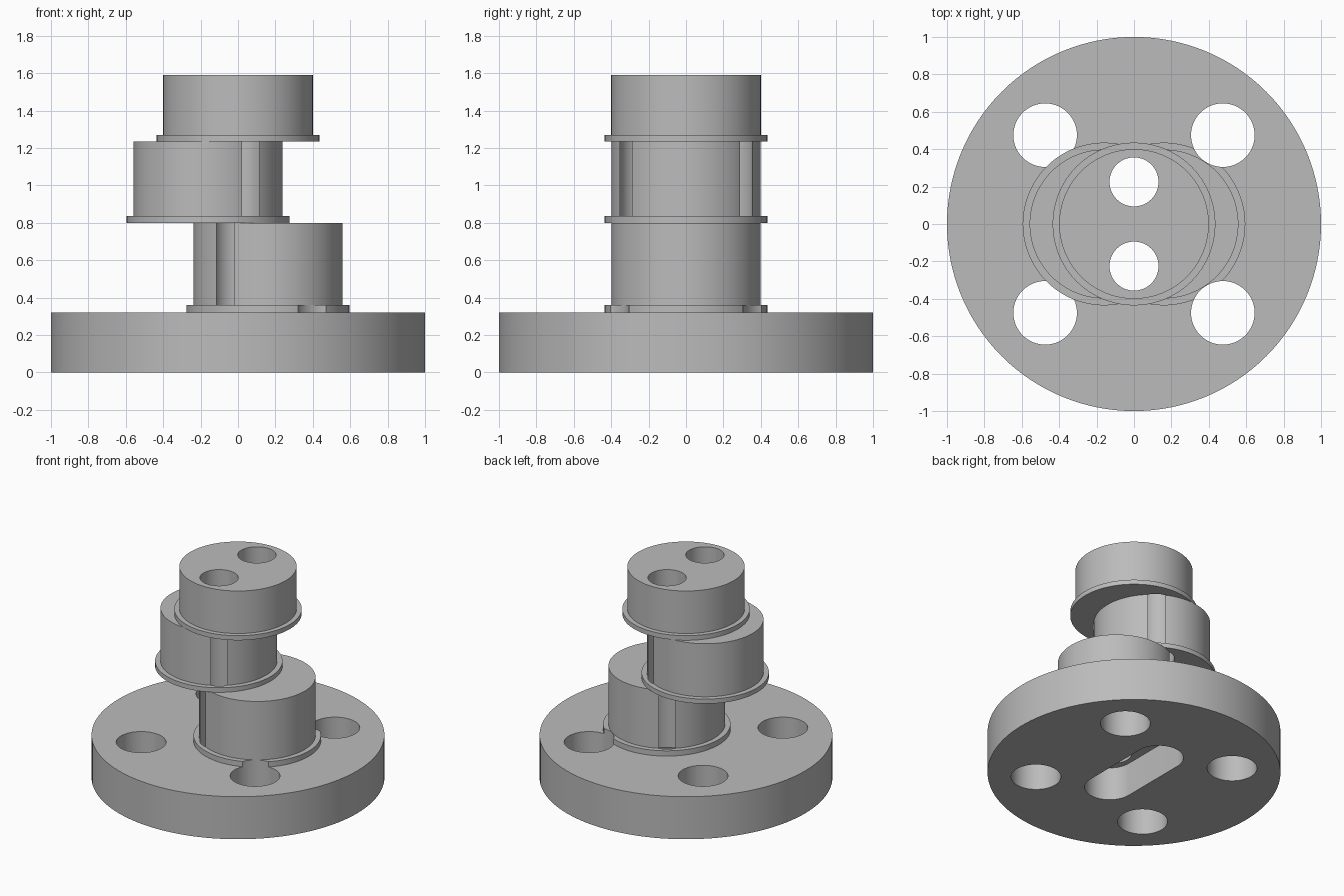
import bpy, bmesh, math

if "Cube" in bpy.data.objects:
    bpy.data.objects.remove(bpy.data.objects["Cube"])

SEG = 128
grey = bpy.data.materials.new("steel grey")
grey.diffuse_color = (0.5, 0.5, 0.5, 1)
grey.use_nodes = True
grey.node_tree.nodes["Principled BSDF"].inputs["Base Color"].default_value = grey.diffuse_color


def prism(name, outline, z0, z1):
    """Closed solid made by extruding a 2D outline from z0 to z1."""
    bm = bmesh.new()
    face = bm.faces.new([bm.verts.new((x, y, z0)) for x, y in outline])
    res = bmesh.ops.extrude_face_region(bm, geom=[face])
    top = [v for v in res["geom"] if isinstance(v, bmesh.types.BMVert)]
    bmesh.ops.translate(bm, vec=(0, 0, z1 - z0), verts=top)
    bmesh.ops.recalc_face_normals(bm, faces=bm.faces)
    mesh = bpy.data.meshes.new(name)
    bm.to_mesh(mesh)
    bm.free()
    mesh.materials.append(grey)
    ob = bpy.data.objects.new(name, mesh)
    bpy.context.collection.objects.link(ob)
    return ob


def arc(cx, cy, r, a0, a1, n):
    return [(cx + r * math.cos(a0 + (a1 - a0) * i / n),
             cy + r * math.sin(a0 + (a1 - a0) * i / n)) for i in range(n)]


def disc(name, cx, cy, r, z0, z1, n=SEG):
    return prism(name, arc(cx, cy, r, 0, 2 * math.pi, n), z0, z1)


# Hole cutters
bolt_holes = [disc("bolt_hole_cutter", sx * 0.475, sy * 0.475, 0.17, -0.1, 0.5, 64)
              for sx in (-1, 1) for sy in (-1, 1)]
bores = [disc("bore_cutter", 0, s * 0.225, 0.131, 0.2, 1.7, 64) for s in (-1, 1)]
slot = prism("slot_cutter", arc(0, 0.26, 0.17, 0, math.pi, 32) + [(-0.17, 0.26)]
             + arc(0, -0.26, 0.17, math.pi, 2 * math.pi, 32) + [(0.17, -0.26)], -0.1, 0.25)

# Stacked parts: centre x, radius, bottom, top, cutters
parts = [
    ("base_flange", 0, 1.0, 0, 0.32, bolt_holes + bores + [slot]),
    ("lower_rim", 0.16, 0.435, 0.32, 0.36, bolt_holes + bores),
    ("lower_eccentric", 0.16, 0.398, 0.36, 0.80, bores),
    ("middle_rim", -0.16, 0.435, 0.80, 0.835, bores),
    ("middle_eccentric", -0.16, 0.398, 0.835, 1.235, bores),
    ("upper_rim", 0, 0.435, 1.235, 1.27, bores),
    ("top_journal", 0, 0.4, 1.27, 1.59, bores),
]
for name, cx, r, z0, z1, cutters in parts:
    ob = disc(name, cx, 0, r, z0, z1)
    for c in cutters:
        mod = ob.modifiers.new("cut", 'BOOLEAN')
        mod.operation, mod.solver, mod.object = 'DIFFERENCE', 'EXACT', c
    # Bake the cuts, then shade the round walls smooth
    bpy.context.view_layer.update()
    baked = bpy.data.meshes.new_from_object(ob.evaluated_get(bpy.context.evaluated_depsgraph_get()))
    ob.modifiers.clear()
    ob.data = baked
    bpy.ops.object.select_all(action='DESELECT')
    ob.select_set(True)
    bpy.context.view_layer.objects.active = ob
    bpy.ops.object.shade_smooth_by_angle(angle=math.radians(30))

# The cutters are no longer needed
for c in bolt_holes + bores + [slot]:
    bpy.data.objects.remove(c)
